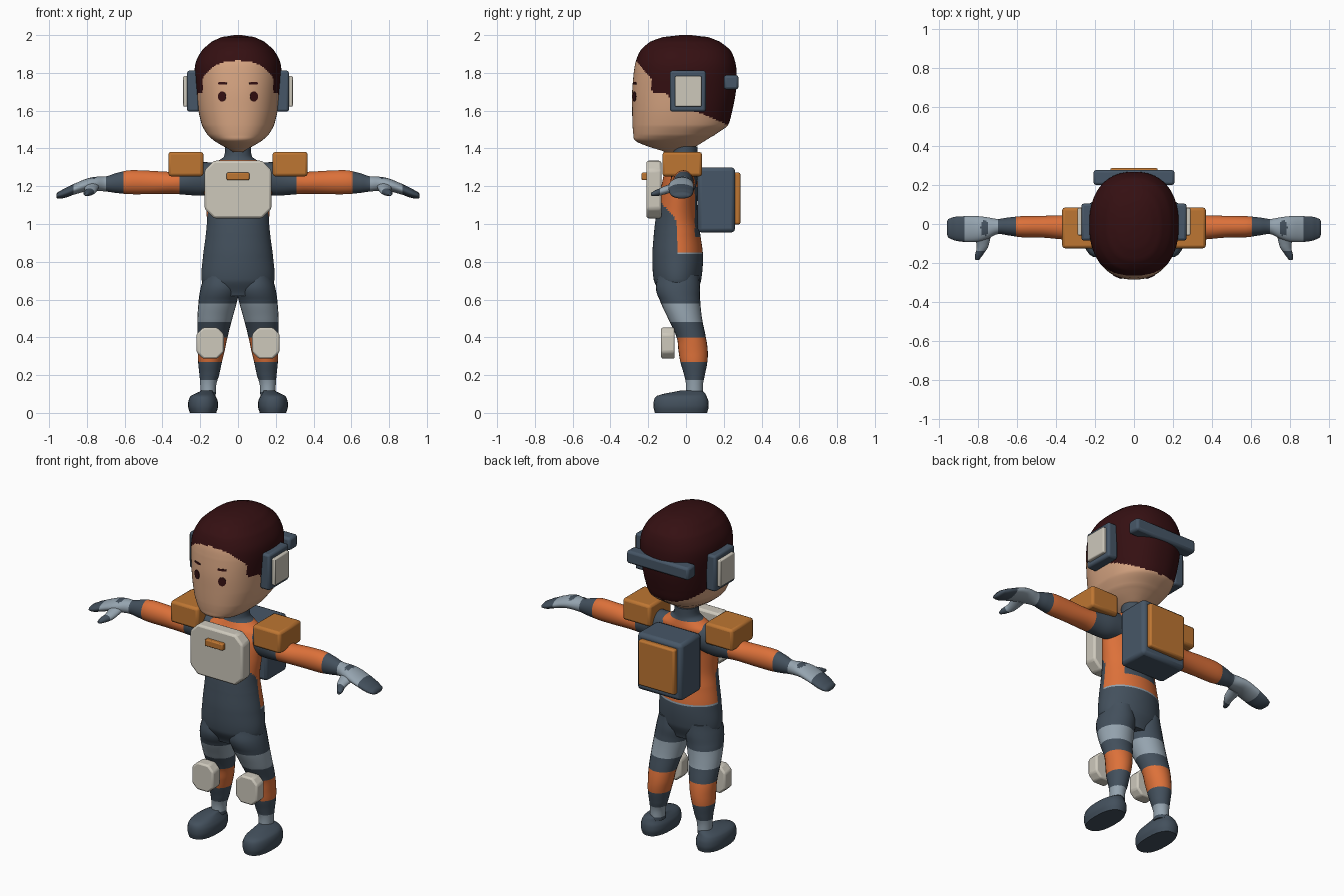
import bpy, bmesh, math

if "Cube" in bpy.data.objects:
    bpy.data.objects.remove(bpy.data.objects["Cube"])

COLOURS = {
    "dark_suit": (.056, .080, .108), "orange_suit": (.72, .165, .042), "grey_suit": (.30, .37, .43),
    "off_white": (.61, .578, .50), "ochre": (.515, .181, .032), "slate_frame": (.062, .094, .135),
    "skin": (.68, .376, .223), "dark_hair": (.035, .005, .006),
}
MATS = {}
for key, rgb in COLOURS.items():
    m = bpy.data.materials.new(key)
    m.use_nodes = True
    m.diffuse_color = (*rgb, 1)
    bsdf = next(n for n in m.node_tree.nodes if n.type == 'BSDF_PRINCIPLED')
    bsdf.inputs["Base Color"].default_value = (*rgb, 1)
    bsdf.inputs["Roughness"].default_value = .8
    MATS[key] = m


def finish(name, bm, colours, rule=None, mirror=False, bevel=0, angle=40):
    """Turn a bmesh into a coloured, shaded object."""
    bmesh.ops.recalc_face_normals(bm, faces=bm.faces)
    if rule:
        for f in bm.faces:
            f.material_index = colours.index(rule(f.calc_center_median()))
    me = bpy.data.meshes.new(name)
    bm.to_mesh(me)
    bm.free()
    for c in colours:
        me.materials.append(MATS[c])
    ob = bpy.data.objects.new(name, me)
    bpy.context.collection.objects.link(ob)
    bpy.ops.object.select_all(action='DESELECT')
    ob.select_set(True)
    bpy.context.view_layer.objects.active = ob
    bpy.ops.object.shade_smooth_by_angle(angle=math.radians(angle))
    if bevel:
        mod = ob.modifiers.new("rounded_edges", 'BEVEL')
        mod.width, mod.segments = bevel, 2
    if mirror:
        ob.modifiers.new("mirror", 'MIRROR')
    return ob


def resample(rings, step):
    """Smoothly interpolate stations so colour bands get clean borders."""
    out = []
    for i in range(len(rings) - 1):
        a, b = rings[max(i - 1, 0)], rings[i]
        c, d = rings[i + 1], rings[min(i + 2, len(rings) - 1)]
        n = max(2, math.ceil(abs(c[0] - b[0]) / step))
        for k in range(n):
            t = k / n
            row = [q + .5 * t * (r - p + t * (2 * p - 5 * q + 4 * r - s + t * (3 * (q - r) + s - p)))
                   for p, q, r, s in zip(a, b, c, d)]
            row[0] = b[0] + t * (c[0] - b[0])
            out.append(row)
    return out + [list(rings[-1])]


def loft(name, rings, axis, colours, rule=None, mirror=False, sides=24, power=2, step=.01):
    """Rings are (position, u_min, u_max, v_min, v_max) across the axis."""
    bm = bmesh.new()
    place = {'x': lambda t, u, v: (t, u, v), 'y': lambda t, u, v: (u, t, v),
             'z': lambda t, u, v: (u, v, t)}[axis]
    loops = []
    for t, u0, u1, v0, v1 in resample(rings, step):
        loop = []
        for i in range(sides):
            a = math.tau * i / sides
            c, s = math.cos(a), math.sin(a)
            u = (u0 + u1) / 2 + (u1 - u0) / 2 * math.copysign(abs(c) ** (2 / power), c)
            v = (v0 + v1) / 2 + (v1 - v0) / 2 * math.copysign(abs(s) ** (2 / power), s)
            loop.append(bm.verts.new(place(t, u, v)))
        loops.append(loop)
    for p, q in zip(loops, loops[1:]):
        for i in range(sides):
            j = (i + 1) % sides
            bm.faces.new((p[i], p[j], q[j], q[i]))
    bm.faces.new(loops[0])
    bm.faces.new(loops[-1])
    return finish(name, bm, colours, rule, mirror, angle=60)


def plate(name, x, y, z, colour, cut=0, bevel=.012, mirror=False):
    """Box from (min, max) pairs, with optional cut corners in the front outline."""
    (x0, x1), (z0, z1) = x, z
    pts = [(x0, z0), (x1, z0), (x1, z1), (x0, z1)]
    if cut:
        pts = [(x0 + cut, z0), (x1 - cut, z0), (x1, z0 + cut), (x1, z1 - cut),
               (x1 - cut, z1), (x0 + cut, z1), (x0, z1 - cut), (x0, z0 + cut)]
    bm = bmesh.new()
    front = bm.faces.new([bm.verts.new((px, y[0], pz)) for px, pz in pts])
    new = bmesh.ops.extrude_face_region(bm, geom=[front])["geom"]
    verts = [v for v in new if isinstance(v, bmesh.types.BMVert)]
    bmesh.ops.translate(bm, verts=verts, vec=(0, y[1] - y[0], 0))
    return finish(name, bm, [colour], mirror=mirror, bevel=bevel, angle=30)


def band(value, limits, names):
    return next((n for lim, n in zip(limits, names) if value < lim), names[-1])


def ramp(value, points):
    for (a, p), (b, q) in zip(points, points[1:]):
        if value < b:
            return p + (q - p) * max(0, (value - a) / (b - a))
    return points[-1][1]


D, O, G = "dark_suit", "orange_suit", "grey_suit"

# Head with painted hair: stations are height, half width, front, back
HEAD = [(1.38, .025, -.11, -.02), (1.41, .075, -.20, .05), (1.44, .125, -.268, .10),
        (1.47, .16, -.278, .15), (1.52, .19, -.283, .22), (1.6, .21, -.285, .245),
        (1.7, .222, -.285, .264), (1.8, .23, -.277, .268), (1.86, .222, -.266, .26),
        (1.92, .19, -.24, .235), (1.965, .14, -.19, .18), (1.99, .085, -.12, .115), (2.0, .02, -.03, .03)]
HEAD = [(z, -w, w, f, b) for z, w, f, b in HEAD]
POWER = 2.3
HAIRLINE = [(-.27, 1.87), (-.23, 1.825), (-.185, 1.77), (-.178, 1.69), (-.10, 1.69),
            (-.06, 1.62), (.07, 1.59), (.23, 1.52), (.3, 1.51)]
loft("head", HEAD, 'z', ["skin", "dark_hair"],
     lambda c: "dark_hair" if c.z > ramp(c.y, HAIRLINE) else "skin",
     sides=128, power=POWER, step=.008)


# Eyes and brows lie on the face surface
def face_mark(name, cx, cz, rx, rz, power):
    rings = resample(HEAD, .004)
    bm = bmesh.new()
    verts = []
    for i in range(16):
        a = math.tau * i / 16
        x = cx + rx * math.copysign(abs(math.cos(a)) ** (2 / power), math.cos(a))
        z = cz + rz * math.copysign(abs(math.sin(a)) ** (2 / power), math.sin(a))
        r = min(rings, key=lambda q: abs(q[0] - z))
        y = (r[3] + r[4]) / 2 - (r[4] - r[3]) / 2 * (1 - (x / r[2]) ** POWER) ** (1 / POWER)
        verts.append(bm.verts.new((x, y - .004, z)))
    face = bm.faces.new(verts)
    face.normal_update()
    if face.normal.y > 0:
        face.normal_flip()
    bmesh.ops.solidify(bm, geom=[face], thickness=.003)
    finish(name, bm, ["dark_hair"], mirror=True)


face_mark("eyes", .085, 1.675, .021, .027, 2)
face_mark("brows", .083, 1.745, .024, .006, 4)

# Torso and neck: height, half width, front, back
TORSO = [(.62, .15, -.13, .05), (.7, .192, -.17, .08), (.83, .185, -.178, .09), (.95, .17, -.17, .075),
         (1.03, .165, -.16, .062), (1.15, .178, -.14, .06), (1.25, .19, -.12, .068), (1.3, .17, -.1, .07),
         (1.33, .115, -.085, .065), (1.355, .075, -.075, .06), (1.41, .068, -.07, .06)]


def torso_rule(c):
    edge = ramp(c.z, [(.9, -.045), (1.03, -.055), (1.1, -.12), (1.16, -.2)])
    if c.y < edge or not .835 < c.z < 1.335:
        return D
    if c.z < .85:
        return G
    return D if c.y > .046 and .93 < c.z < 1.2 else O


loft("torso", [(z, -w, w, f, b) for z, w, f, b in TORSO], 'z', [D, O, G], torso_rule, sides=64)

# Legs: height, inner, outer, front, back
LEG = [(.09, .118, .198, 0, .09), (.15, .115, .2, 0, .09), (.2, .1, .204, -.01, .1), (.27, .085, .211, -.03, .113),
       (.33, .07, .212, -.04, .115), (.4, .055, .214, -.05, .105), (.5, .03, .215, -.095, .085),
       (.6, .003, .208, -.14, .075), (.66, -.01, .198, -.16, .075), (.73, .01, .18, -.15, .07)]
loft("legs", LEG, 'z', [D, O, G],
     lambda c: band(c.z, (.11, .178, .27, .405, .485, .583), (D, G, D, O, D, G, D)), True)

# Boots with a flat sole
BOOT = [(0, .115, .255, -.165, .112), (.03, .106, .264, -.172, .12), (.065, .108, .262, -.17, .118),
        (.09, .12, .25, -.155, .108), (.105, .13, .22, -.1, .1), (.118, .135, .195, -.03, .085)]
loft("boots", BOOT, 'z', [D], None, True, power=2.4)

# Arms and mitten hands: distance out, front, back, bottom, top
ARM = [(.12, -.08, .06, 1.16, 1.325), (.2, -.08, .06, 1.15, 1.325), (.28, -.082, .05, 1.155, 1.295),
       (.35, -.08, .045, 1.16, 1.277), (.47, -.07, .042, 1.158, 1.282), (.58, -.068, .04, 1.158, 1.284),
       (.65, -.058, .033, 1.165, 1.268), (.7, -.052, .026, 1.172, 1.252), (.75, -.075, .034, 1.175, 1.25),
       (.8, -.09, .04, 1.173, 1.24), (.87, -.092, .04, 1.155, 1.212), (.92, -.085, .037, 1.138, 1.188),
       (.955, -.07, .025, 1.135, 1.168), (.962, -.05, .01, 1.14, 1.158)]


def arm_rule(c):
    patch = ((c.x - .768) / .02) ** 2 + ((c.y + .02) / .04) ** 2 < 1 and c.z > 1.2
    return D if patch else band(c.x, (.307, .607, .7, .87), (D, O, D, G, D))


loft("arms", ARM, 'x', [D, O, G], arm_rule, True, sides=32)
THUMB = [(-.185, .795, .815, 1.15, 1.165), (-.165, .78, .818, 1.147, 1.178),
         (-.12, .75, .808, 1.155, 1.198), (-.05, .735, .82, 1.175, 1.225)]
loft("thumbs", THUMB, 'y', [D, G], lambda c: band(c.y, (-.14,), (D, G)), True, sides=16)

# Armour plates
plate("chest_plate", (-.177, .177), (-.21, -.13), (1.03, 1.335), "off_white", .05)
plate("chest_buckle", (-.06, .06), (-.235, -.2), (1.232, 1.272), "ochre", 0, .006)
plate("shoulder_pads", (.183, .369), (-.125, .085), (1.252, 1.382), "ochre", 0, .015, True)
plate("knee_pads", (.075, .22), (-.132, -.06), (.287, .452), "off_white", .035, .01, True)

# Backpack with its rear pocket
plate("backpack", (-.15, .15), (.062, .26), (.955, 1.3), "slate_frame", 0, .02)
plate("backpack_pocket", (-.122, .122), (.25, .288), (.998, 1.272), "ochre", 0, .01)

# Headset: ear cups, cup covers and rear band
plate("ear_cups", (.205, .27), (-.085, .105), (1.595, 1.812), "slate_frame", 0, .012, True)
plate("ear_cup_covers", (.262, .29), (-.058, .082), (1.622, 1.783), "off_white", 0, .006, True)
plate("headset_rear_band", (-.208, .208), (.2, .278), (1.712, 1.788), "slate_frame", 0, .014)
